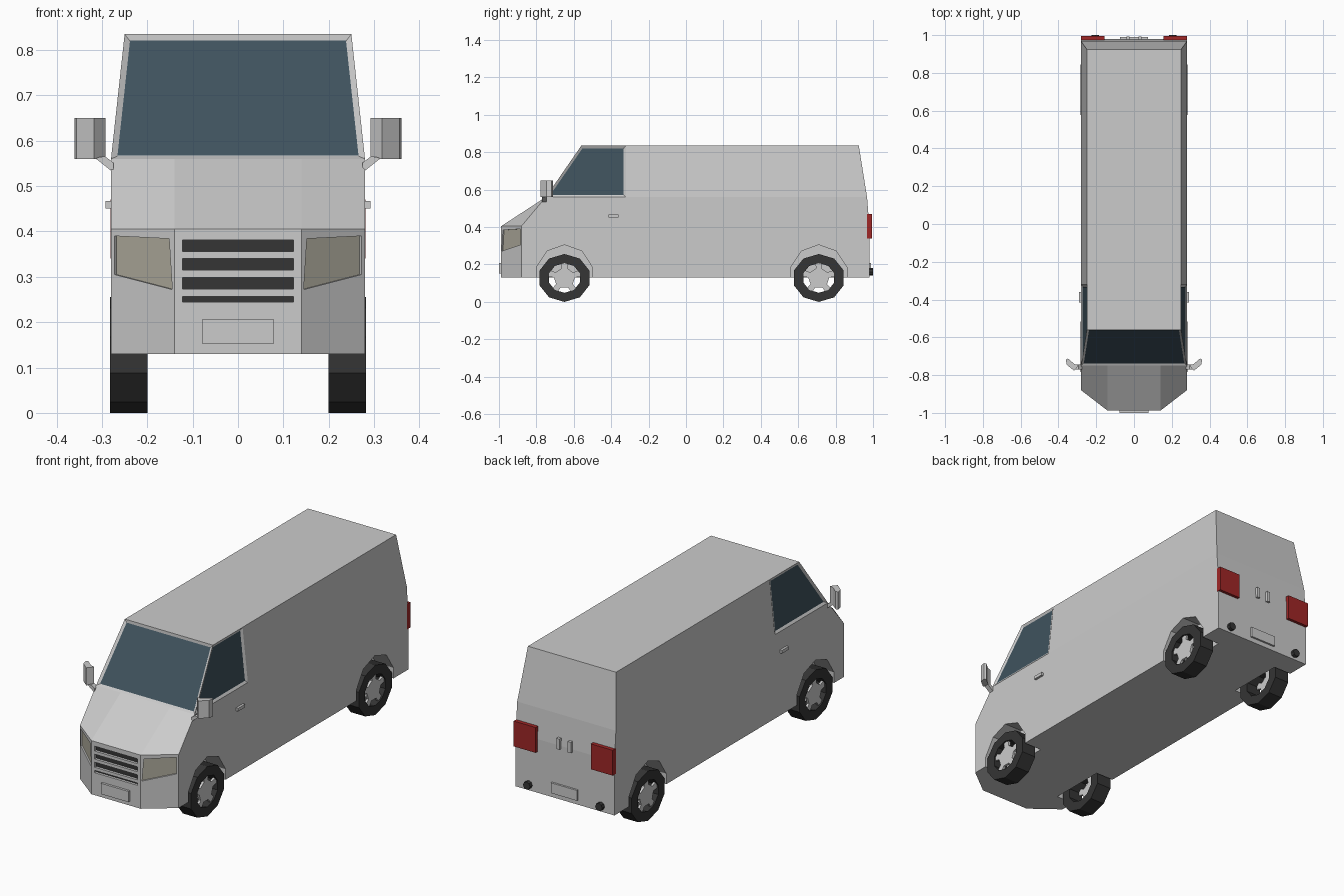
import bpy, bmesh, math
from mathutils import Vector as V

if "Cube" in bpy.data.objects:
    bpy.data.objects.remove(bpy.data.objects["Cube"])


def material(name, col):
    m = bpy.data.materials.new(name)
    m.diffuse_color = (*col, 1)
    m.use_nodes = True
    m.node_tree.nodes["Principled BSDF"].inputs["Base Color"].default_value = m.diffuse_color
    return m


RUBBER = material("rubber", (0.035, 0.035, 0.035))
GLASS = material("glass", (0.05, 0.085, 0.11))
LENS = material("lens", (0.42, 0.40, 0.33))
RED = material("red", (0.35, 0.02, 0.02))


def finish(name, bm, mat=None):
    bmesh.ops.recalc_face_normals(bm, faces=bm.faces)
    me = bpy.data.meshes.new(name)
    bm.to_mesh(me)
    bm.free()
    ob = bpy.data.objects.new(name, me)
    bpy.context.collection.objects.link(ob)
    if mat:
        me.materials.append(mat)
    return ob


def prism(name, pts, vec, mat=None):
    """Polygon extruded along a vector."""
    bm = bmesh.new()
    f = bm.faces.new([bm.verts.new(p) for p in pts])
    r = bmesh.ops.extrude_face_region(bm, geom=[f], use_keep_orig=True)
    bmesh.ops.translate(bm, vec=vec, verts=[v for v in r["geom"] if isinstance(v, bmesh.types.BMVert)])
    return finish(name, bm, mat)


def box(name, x, y, z, mat=None):
    pts = [(x[0], y[0], z[0]), (x[1], y[0], z[0]), (x[1], y[1], z[0]), (x[0], y[1], z[0])]
    return prism(name, pts, V((0, 0, z[1] - z[0])), mat)


def pair(name, pts, vec, mat=None):
    """Left and right copies of a prism."""
    out = []
    for s, side in ((1, "right"), (-1, "left")):
        out.append(prism(f"{name}_{side}", [(s * p[0], p[1], p[2]) for p in pts],
                         V((s * vec[0], vec[1], vec[2])), mat))
    return out


def ellipse(x, y, z, ry, rz, n):
    return [(x, y + ry * math.sin(2 * math.pi * i / n), z + rz * math.cos(2 * math.pi * i / n)) for i in range(n)]


# Body shell: stacked plan outlines, half widths mirrored
def ring(z, front, corner, back, w, nose=0.14):
    half = [(nose, front), (w, corner), (w, -0.32), (w, back)]
    return [(x, y, z) for x, y in half] + [(-x, y, z) for x, y in reversed(half)]


bm = bmesh.new()
rings = [ring(0.13, -0.988, -0.88, 0.98, 0.28), ring(0.405, -0.988, -0.88, 0.98, 0.28),
         ring(0.56, -0.75, -0.75, 0.968, 0.28), ring(0.835, -0.56, -0.56, 0.924, 0.25)]
rows = [[bm.verts.new(p) for p in r] for r in rings]
walls = {}
for k in range(3):
    for i in range(8):
        j = (i + 1) % 8
        walls[k, i] = bm.faces.new((rows[k][i], rows[k][j], rows[k + 1][j], rows[k + 1][i]))
bm.faces.new(rows[0])
bm.faces.new(rows[3])
bmesh.ops.recalc_face_normals(bm, faces=bm.faces)

# Recessed windows
panes = {"windshield": [walls[2, 7], walls[2, 0], walls[2, 6]],
         "side_window_right": [walls[2, 1]], "side_window_left": [walls[2, 5]]}
for name, faces in panes.items():
    bmesh.ops.inset_region(bm, faces=faces, thickness=0.013, depth=-0.008, use_even_offset=True)
    glass = bmesh.new()
    for f in faces:
        glass.faces.new([glass.verts.new(v.co + f.normal * 0.002) for v in f.verts])
    bmesh.ops.remove_doubles(glass, verts=glass.verts, dist=1e-5)
    me = bpy.data.meshes.new(name)
    glass.to_mesh(me)
    glass.free()
    me.materials.append(GLASS)
    bpy.context.collection.objects.link(bpy.data.objects.new(name, me))
body = finish("van_body", bm)

# Cutters: wheel arches, headlight pockets, grille opening
AXLES = (("front", -0.65), ("rear", 0.71))
cutters = []
for end, y in AXLES:
    cutters += pair("arch_cutter", ellipse(0.18, y, 0.13, 0.158, 0.175, 10), (0.15, 0, 0))
n = V((0.108, -0.14, 0)).normalized()
lamp = [V((x, -0.988 + (x - 0.14) * 0.7714, z)) for x, z in
        ((0.152, 0.384), (0.272, 0.39), (0.272, 0.305), (0.145, 0.272))]
cutters += pair("lamp_cutter", [p + n * 0.01 for p in lamp], -n * 0.022)
cutters.append(box("grille_cutter", (-0.122, 0.122), (-1.02, -0.97), (0.245, 0.381)))
bpy.context.view_layer.objects.active = body
for c in cutters:
    m = body.modifiers.new("cut", "BOOLEAN")
    m.operation, m.solver, m.object = "DIFFERENCE", "EXACT", c
    bpy.ops.object.modifier_apply(modifier=m.name)
    bpy.data.objects.remove(c)

# Headlights and grille
pair("headlight", [p - n * 0.007 for p in lamp], -n * 0.007, LENS)
box("grille_back", (-0.122, 0.122), (-0.975, -0.968), (0.245, 0.381), RUBBER)
for z in (0.257, 0.299, 0.340):
    box("grille_slat", (-0.122, 0.122), (-0.988, -0.97), (z, z + 0.016))

# Number plates
box("front_plate", (-0.078, 0.078), (-1.0, -0.98), (0.152, 0.207))
box("rear_plate", (-0.074, 0.074), (0.975, 0.99), (0.154, 0.207))

# Wheels: ring tyre with a five-spoke rim
for end, y in AXLES:
    for s, side in ((1, "right"), (-1, "left")):
        bm = bmesh.new()
        prof = [(0.2, 1), (0.282, 1), (0.282, 0.62), (0.2, 0.62)]
        loops = [[bm.verts.new(p) for p in ellipse(s * x, y, 0.128, 0.14 * k, 0.128 * k, 10)] for x, k in prof]
        for a in range(4):
            p, q = loops[a], loops[(a + 1) % 4]
            for i in range(10):
                j = (i + 1) % 10
                bm.faces.new((p[i], p[j], q[j], q[i]))
        finish(f"{end}_tyre_{side}", bm, RUBBER)
        star = []
        for i in range(5):
            for da, r in ((-20, 0.056), (20, 0.056), (24, 0.083), (36, 0.087), (48, 0.083)):
                t = math.radians(180 + 72 * i + da)
                star.append((s * 0.262, y + r * math.sin(t), 0.128 + r * 0.95 * math.cos(t)))
        prism(f"{end}_rim_{side}", star, V((s * 0.012, 0, 0)))

# Mirrors and their arms
pair("mirror", [(0.292, -0.748, 0.56), (0.317, -0.777, 0.56), (0.356, -0.745, 0.56),
                (0.361, -0.718, 0.56), (0.35, -0.712, 0.56), (0.315, -0.742, 0.56)][::1], (0, 0, 0.09))
pair("mirror_arm", [(0.275, -0.77, 0.53), (0.275, -0.77, 0.552), (0.294, -0.77, 0.566),
                    (0.315, -0.77, 0.562)], (0, 0.025, 0))

# Door handles
pair("door_handle", [(0.275, -0.415, 0.451), (0.292, -0.415, 0.451), (0.292, -0.415, 0.467),
                     (0.275, -0.415, 0.467)], (0, 0.055, 0))
pair("rear_door_handle", [(0.023, 0.97, 0.39), (0.041, 0.97, 0.39), (0.041, 0.97, 0.445),
                          (0.023, 0.97, 0.445)], (0, 0.022, 0))

# Tail lights and rear sensors
pair("tail_light", [(0.157, 0.968, 0.34), (0.281, 0.968, 0.34), (0.281, 0.968, 0.47),
                    (0.157, 0.968, 0.47)], (0, 0.027, 0), RED)
pair("rear_sensor", [(0.205 + 0.02 * math.cos(i * math.pi / 4), 0.975, 0.16 + 0.02 * math.sin(i * math.pi / 4))
                     for i in range(8)], (0, 0.025, 0), RUBBER)
